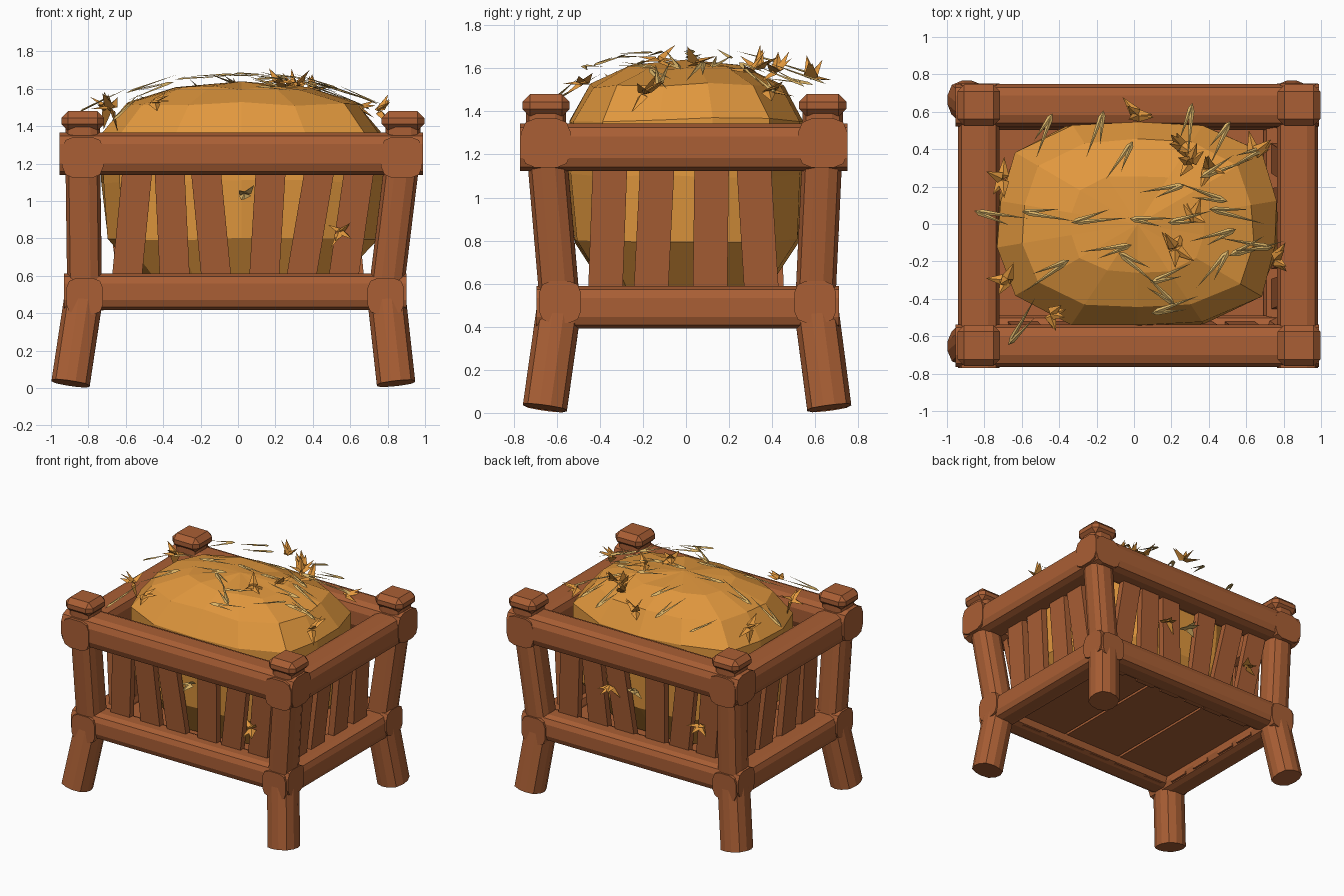
import bpy, bmesh, math, random
from mathutils import Vector, Matrix

random.seed(4)
if "Cube" in bpy.data.objects:
    bpy.data.objects.remove(bpy.data.objects["Cube"], do_unlink=True)


def material(name, rgb):
    m = bpy.data.materials.new(name)
    m.use_nodes = True
    m.diffuse_color = (*rgb, 1)
    m.node_tree.nodes["Principled BSDF"].inputs["Base Color"].default_value = (*rgb, 1)
    return m


WOOD = material("red_brown_wood", (0.4, 0.114, 0.035))
HAY = material("golden_hay", (0.76, 0.315, 0.048))
STRAW = material("pale_straw", (0.7, 0.45, 0.135))


def finish(name, bm, mat):
    bmesh.ops.recalc_face_normals(bm, faces=bm.faces)
    mesh = bpy.data.meshes.new(name)
    bm.to_mesh(mesh)
    bm.free()
    mesh.materials.append(mat)
    ob = bpy.data.objects.new(name, mesh)
    bpy.context.collection.objects.link(ob)
    return ob


def log(name, p, q, r, rounding=0.55):
    """Squared log from p to q with rounded long edges."""
    p, q = Vector(p), Vector(q)
    d = q - p
    bm = bmesh.new()
    bmesh.ops.create_cube(bm, size=2)
    bmesh.ops.scale(bm, vec=(r, r, d.length / 2), verts=bm.verts)
    long_edges = [e for e in bm.edges if abs(e.verts[0].co.z - e.verts[1].co.z) > 0.01]
    bmesh.ops.bevel(bm, geom=long_edges, offset=r * rounding, segments=2, profile=0.5, affect='EDGES')
    turn = Vector((0, 0, 1)).rotation_difference(d).to_matrix().to_4x4()
    bm.transform(Matrix.Translation((p + q) / 2) @ turn)
    return finish(name, bm, WOOD)


def block(name, centre, size, bevel):
    """Box with chamfered edges."""
    bm = bmesh.new()
    bmesh.ops.create_cube(bm, size=1)
    for v in bm.verts:
        v.co = Vector(a * s for a, s in zip(v.co, size)) + Vector(centre)
    if bevel:
        bmesh.ops.bevel(bm, geom=bm.edges[:], offset=bevel, segments=1, affect='EDGES')
    return finish(name, bm, WOOD)


def slat(name, p, q, side, out):
    """Leaning board from p to q."""
    p, q, side, out = (Vector(a) for a in (p, q, side, out))
    bm = bmesh.new()
    bmesh.ops.create_cube(bm, size=1)
    for v in bm.verts:
        x, y, z = v.co
        v.co = p.lerp(q, z + 0.5) + side * x * 0.16 + out * y * 0.05
    return finish(name, bm, WOOD)


def spike(bm, base, tip, r):
    """Flat sliver, blunt at its base and pointed at its tip."""
    d = (tip - base).normalized()
    u = d.cross(Vector((0, 0, 1))).normalized()
    up = u.cross(d)
    mid = base.lerp(tip, 0.15)
    ring = [bm.verts.new(mid + o * r) for o in (u, -u, up * 0.6)]
    ends = bm.verts.new(base), bm.verts.new(tip)
    for i in range(3):
        for e in ends:
            bm.faces.new((ring[i], ring[i - 1], e))


# Four splayed legs with caps
for xn, foot_x, knee_x, top_x in (("right", -0.895, -0.82, -0.83), ("left", 0.845, 0.79, 0.882)):
    for yn, foot_y, knee_y, top_y in (("front", -0.655, -0.585, -0.65), ("back", 0.665, 0.6, 0.635)):
        tag = f"{yn}_{xn}"
        log(f"{tag}_foot", (foot_x, foot_y, 0.025), (knee_x, knee_y, 0.52), 0.103, 0.75)
        log(f"{tag}_post", (knee_x, knee_y, 0.5), (top_x, top_y, 1.25), 0.093, 0.65)
        log(f"{tag}_neck", (top_x, top_y, 1.25), (top_x, top_y, 1.4), 0.093)
        block(f"{tag}_cap", (top_x, top_y, 1.428), (0.228, 0.22, 0.105), 0.036)

# Rails around the crib, their ends showing at the corners
for n, low, high in (("front", -0.585, -0.65), ("back", 0.6, 0.635)):
    log(f"{n}_lower_rail", (-0.93, low, 0.515), (0.9, low, 0.515), 0.097)
    log(f"{n}_upper_rail", (-0.955, high, 1.253), (0.99, high, 1.253), 0.114)
for n, low, high in (("right", -0.82, -0.83), ("left", 0.79, 0.875)):
    log(f"{n}_lower_rail", (low, -0.695, 0.49), (low, 0.71, 0.49), 0.098)
    log(f"{n}_upper_rail", (high, -0.77, 1.233), (high, 0.75, 1.233), 0.11)

# Leaning slats; opposite sides are half-turn copies
LONG = ((-0.61, -0.53), (-0.33, -0.37), (-0.1, -0.18), (0.13, 0.18), (0.31, 0.45), (0.54, 0.66))
SHORT = ((-0.38, -0.35), (-0.17, -0.13), (0.11, 0.12), (0.36, 0.31))
for n, s in (("front", -1), ("back", 1)):
    for i, (a, b) in enumerate(LONG):
        slat(f"{n}_slat_{i}", (-s * a, s * 0.53, 0.425), (-s * b, s * 0.61, 1.25), (1, 0, 0), (0, 1, 0))
for n, s in (("right", -1), ("left", 1)):
    for i, (a, b) in enumerate(SHORT):
        slat(f"{n}_slat_{i}", (s * 0.745, s * a, 0.415), (s * 0.82, s * b, 1.22), (0, 1, 0), (1, 0, 0))

# Floor boards
for i in range(3):
    block(f"floor_board_{i}", (-0.52 + i * 0.505, 0.005, 0.5), (0.485, 1.1, 0.04), 0)

# Faceted hay heap, built from squarish rings
bm = bmesh.new()
SIDES = 14
rings = []
for z, k in ((0.53, 0.64), (0.8, 0.96), (1.1, 1), (1.36, 1), (1.52, 0.82), (1.605, 0.47)):
    ring = []
    for i in range(SIDES):
        a = math.tau * (i + 0.5) / SIDES
        c, s = math.cos(a), math.sin(a)
        r = k * (abs(c) ** 3.2 + abs(s) ** 3.2) ** (-1 / 3.2) * random.uniform(0.985, 1.02)
        ring.append(bm.verts.new((0.02 + 0.745 * c * r, 0.545 * s * r, z + random.uniform(-0.012, 0.012))))
    rings.append(ring)
for lo, hi in zip(rings, rings[1:]):
    for i in range(SIDES):
        bm.faces.new((lo[i - 1], lo[i], hi[i], hi[i - 1]))
bm.faces.new(rings[0])
peak = bm.verts.new((0.02, 0, 1.64))
for i in range(SIDES):
    bm.faces.new((rings[-1][i - 1], rings[-1][i], peak))
finish("hay_heap", bm, HAY)


def crest(x, y):
    return 1.68 - 0.16 * (x / 0.75) ** 2 - 0.09 * (y / 0.55) ** 2


# Loose forked straws lying over the heap: x, y, heading in degrees
bm = bmesh.new()
for x, y, deg in ((-.71, .05, -8), (-.46, .04, -10), (-.48, .47, 70), (-.21, .48, 70), (-.08, .34, 55),
                  (-.18, .02, 5), (-.15, -.13, 8), (.1, .03, 0), (.15, .19, 10), (.02, -.24, -40),
                  (.13, -.34, -45), (.2, -.26, 25), (.22, -.43, 20), (.42, -.24, 50), (.3, .5, 85),
                  (.37, .17, -20), (.55, .04, -15), (.6, -.1, -10), (.66, -.13, 15), (.42, -.06, 15),
                  (.3, .04, 15), (.5, .3, 20), (.6, .35, 30), (.46, .43, 65), (-.47, -.28, 35),
                  (-.6, -.52, 60)):
    turn = math.radians(deg)
    h = Vector((math.cos(turn), math.sin(turn), 0)) * random.choice((-1, 1)) * random.uniform(0.12, 0.16)
    base = Vector((x, y, 0)) - h
    base.z = crest(base.x, base.y)
    for fork, reach in ((0, 2), (random.choice((-0.25, 0.25)), 1.4)):
        tip = base + Matrix.Rotation(fork, 3, 'Z') @ h * reach
        tip.z = crest(tip.x, tip.y) + random.uniform(-0.01, 0.03)
        spike(bm, base, tip, 0.014)
finish("loose_straws", bm, STRAW)


def tuft(bm, centre, lean, count, size):
    """Small burst of slivers leaning in one direction."""
    for _ in range(count):
        d = Vector(random.uniform(-1, 1) for _ in range(3)) + Vector(lean)
        spike(bm, Vector(centre), Vector(centre) + d.normalized() * size * random.uniform(0.7, 1), 0.032)


# Tufts on the crown and rim of the heap
bm = bmesh.new()
for x, y, lean in ((0.3, 0.33, (0, 0, .8)), (0.25, 0.42, (0, 0, .6)), (0.4, 0.3, (.5, 0, .5)),
                   (0.64, 0.38, (.6, .3, .2)), (0.02, 0.58, (0, .4, .9)), (-0.7, 0.24, (-.8, 0, 0)),
                   (-0.68, -0.3, (-.6, -.3, 0)), (-0.45, -0.48, (0, -.4, .1)), (0.75, -0.19, (.8, 0, .1)),
                   (0.32, 0.04, (0, 0, .6)), (0.22, -0.13, (0, 0, .5))):
    tuft(bm, (x, y, crest(x, y) - 0.03), lean, 5, 0.13)
finish("crown_tufts", bm, HAY)

# Wisps poking out between the slats
bm = bmesh.new()
for x, y, z in ((0.55, -0.62, 0.83), (-0.55, 0.62, 0.85), (0.2, 0.62, 0.95)):
    tuft(bm, (x, y, z), (0, math.copysign(0.8, y), 0), 5, 0.11)
finish("golden_wisps", bm, HAY)
bm = bmesh.new()
for x, y, z in ((0.04, -0.62, 1.03), (0, 0.62, 0.97)):
    tuft(bm, (x, y, z), (0, math.copysign(0.8, y), 0), 4, 0.1)
finish("pale_wisps", bm, STRAW)
